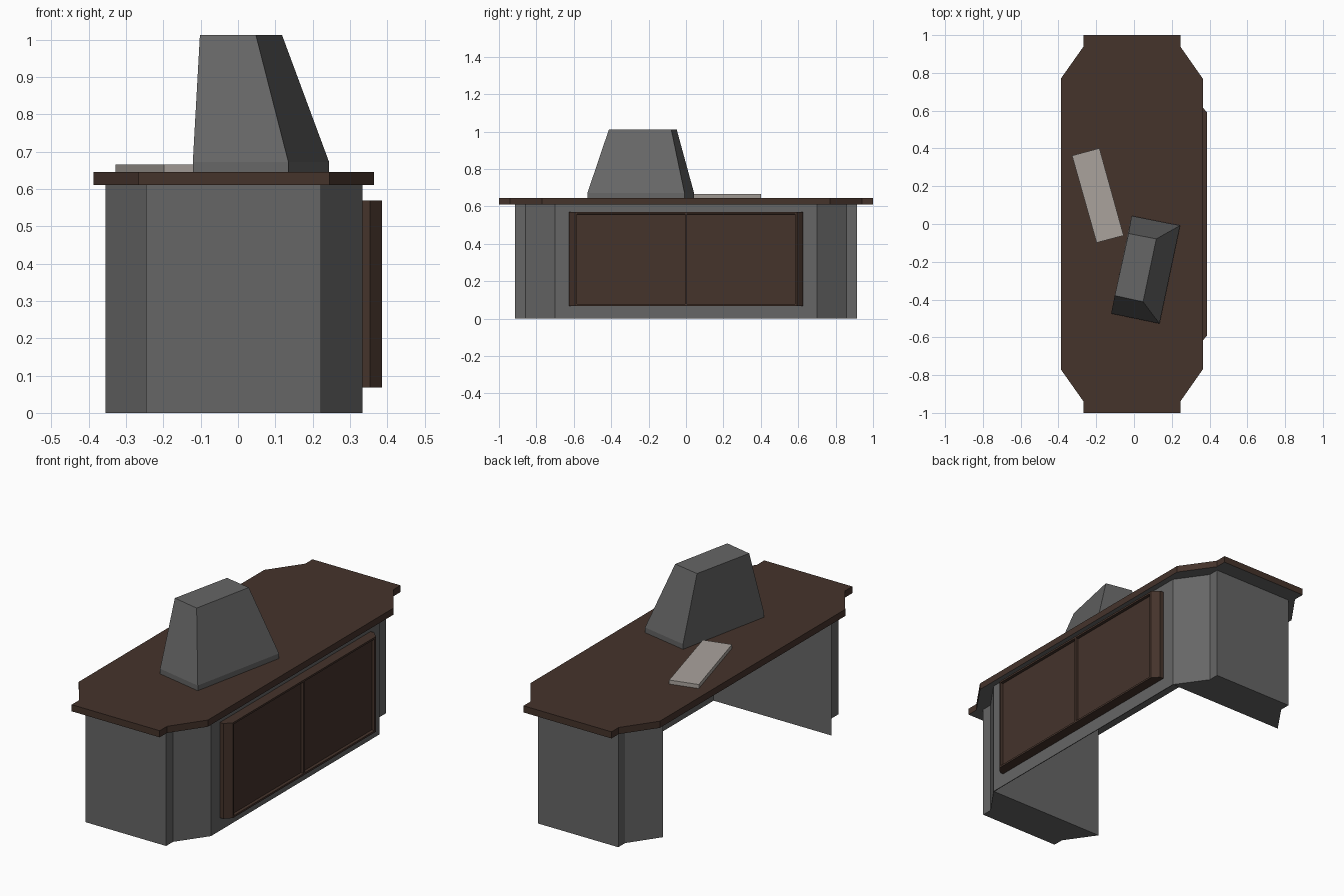
import bpy, bmesh

if "Cube" in bpy.data.objects:
    bpy.data.objects.remove(bpy.data.objects["Cube"])


def material(name, rgb):
    m = bpy.data.materials.new(name)
    m.diffuse_color = (*rgb, 1)
    m.use_nodes = True
    m.node_tree.nodes["Principled BSDF"].inputs["Base Color"].default_value = m.diffuse_color
    return m


WOOD = material("dark_wood", (0.059, 0.033, 0.024))
GREY = material("mid_grey", (0.133, 0.133, 0.133))
PALE = material("pale_grey", (0.40, 0.365, 0.335))


def finish(name, bm, mat):
    bmesh.ops.recalc_face_normals(bm, faces=bm.faces)
    me = bpy.data.meshes.new(name)
    bm.to_mesh(me)
    bm.free()
    me.materials.append(mat)
    ob = bpy.data.objects.new(name, me)
    bpy.context.collection.objects.link(ob)
    return ob


def loft(bm, rings):
    """Closed solid through rings of 3D points."""
    rings = [[bm.verts.new(p) for p in r] for r in rings]
    n = len(rings[0])
    for a, b in zip(rings, rings[1:]):
        for i in range(n):
            j = (i + 1) % n
            bm.faces.new((a[i], a[j], b[j], b[i]))
    bm.faces.new(rings[0][::-1])
    bm.faces.new(rings[-1])


def prism(name, outline, z0, z1, mat):
    bm = bmesh.new()
    loft(bm, [[(x, y, z) for x, y in outline] for z in (z0, z1)])
    return finish(name, bm, mat)


def mirror_y(half):
    """Complete an outline whose half runs on the +y side."""
    return half + [(x, -y) for x, y in reversed(half)]


# Desktop with notched, chamfered corners; its underside is grey
desktop = prism("desktop", mirror_y([
    (0.364, 0.77), (0.245, 0.94), (0.245, 1.0),
    (-0.267, 1.0), (-0.267, 0.94), (-0.387, 0.77)]), 0.610, 0.645, WOOD)
desktop.data.materials.append(GREY)
for p in desktop.data.polygons:
    p.material_index = 1 if p.normal.z < -0.5 else 0

# Base: two end pedestals joined by a thin wall, open on the -x side
prism("desk_base", mirror_y([
    (0.333, 0.70), (0.222, 0.857), (0.222, 0.914),
    (-0.246, 0.914), (-0.246, 0.857), (-0.355, 0.70),
    (0.329, 0.70)]), 0.0, 0.610, GREY)

# Front panel with bevelled ends and two recessed fields
Z0, Z1, XF = 0.068, 0.569, 0.386
bm = bmesh.new()
ends = [(0.332, 0.626), (0.354, 0.626), (XF, 0.593)]
loft(bm, [[(x, y, z) for x, y in mirror_y(ends)] for z in (Z0, Z1)])
bmesh.ops.recalc_face_normals(bm, faces=bm.faces)
front = max(bm.faces, key=lambda f: f.calc_center_median().x)
long_edges = [e for e in front.edges
              if abs(e.verts[0].co.y - e.verts[1].co.y) > 1]
bmesh.ops.subdivide_edges(bm, edges=long_edges, cuts=1)
fields = [f for f in bm.faces if all(v.co.x > XF - 0.001 for v in f.verts)]
bmesh.ops.inset_individual(bm, faces=fields, thickness=0.014, depth=0)
bmesh.ops.inset_individual(bm, faces=fields, thickness=0.002, depth=-0.015)
# narrow the divider between the two fields
for v in bm.verts:
    if 0.001 < abs(v.co.y) < 0.05:
        v.co.y *= 0.55
finish("front_panel", bm, WOOD)

# Monitor: low lip, then tapering to the top with an upright screen side
foot = [(-0.013, 0.043), (0.244, -0.008), (0.135, -0.527), (-0.121, -0.474)]
crown = [(-0.029, -0.050), (0.118, -0.079), (0.048, -0.412), (-0.102, -0.379)]
bm = bmesh.new()
loft(bm, [[(x, y, z) for x, y in o]
          for o, z in ((foot, 0.645), (foot, 0.672), (crown, 1.012))])
finish("monitor", bm, GREY)

# Keyboard
prism("keyboard", [(-0.328, 0.362), (-0.183, 0.401), (-0.055, -0.061), (-0.198, -0.099)],
      0.645, 0.666, PALE)
